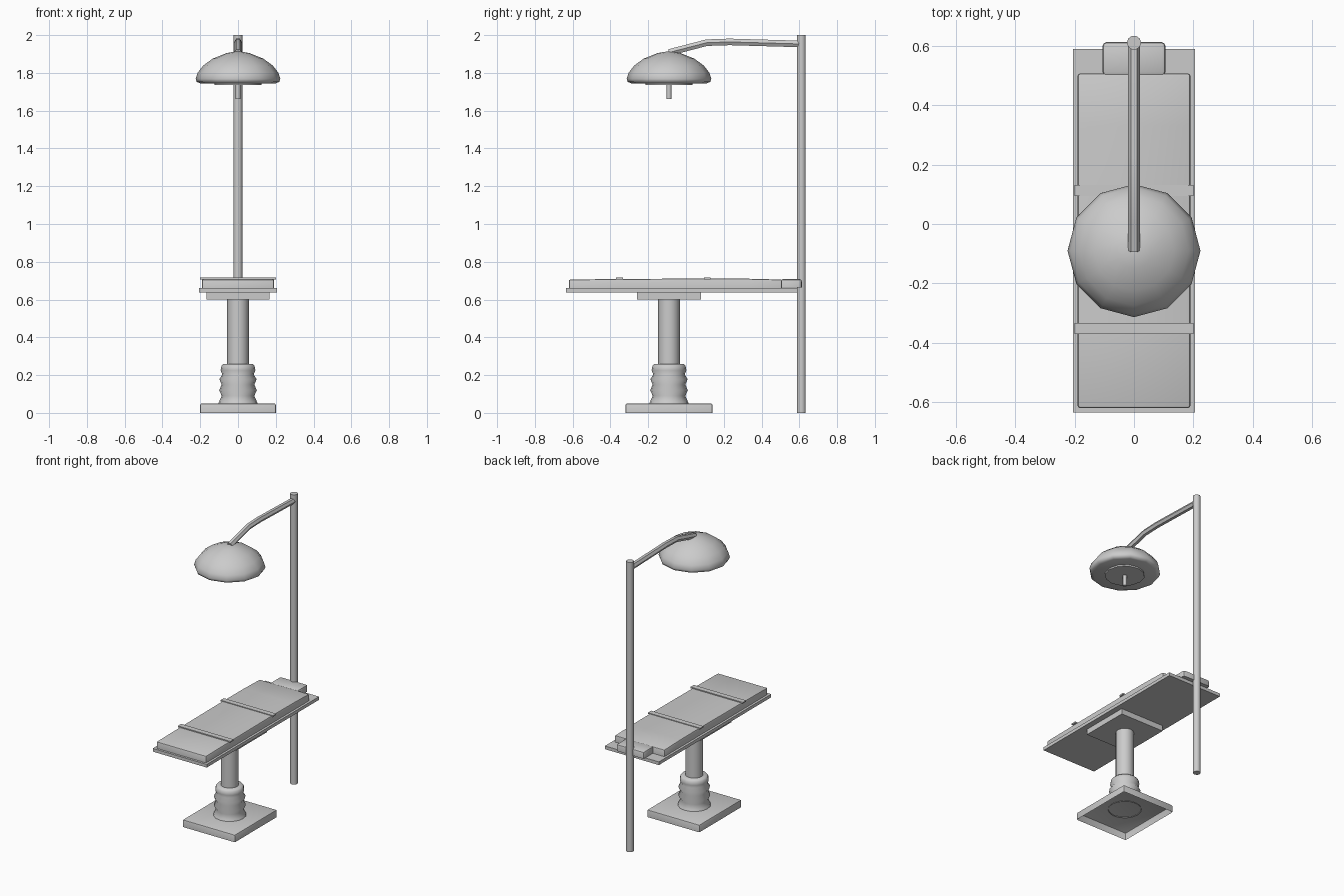
import bpy, bmesh, math
from mathutils import Vector

if "Cube" in bpy.data.objects:
    bpy.data.objects.remove(bpy.data.objects["Cube"])

mat = bpy.data.materials.new("light grey")
mat.diffuse_color = (0.6, 0.6, 0.6, 1)
mat.use_nodes = True
mat.node_tree.nodes["Principled BSDF"].inputs["Base Color"].default_value = mat.diffuse_color


def finish(name, bm, angle=40):
    bmesh.ops.recalc_face_normals(bm, faces=bm.faces)
    me = bpy.data.meshes.new(name)
    bm.to_mesh(me)
    bm.free()
    me.materials.append(mat)
    me.shade_smooth()
    me.set_sharp_from_angle(angle=math.radians(angle))
    ob = bpy.data.objects.new(name, me)
    bpy.context.collection.objects.link(ob)
    return ob


def box(name, x, y, z, bevel=0, open_bottom=False, cuts=None):
    """Box from (min, max) ranges; cuts = list of (y, change in top height)."""
    bm = bmesh.new()
    bmesh.ops.create_cube(bm, size=1)
    for v in bm.verts:
        v.co = Vector([r[0] if c < 0 else r[1] for c, r in zip(v.co, (x, y, z))])
    if bevel:
        edges = [e for e in bm.edges if max(v.co.z for v in e.verts) > z[0] + 1e-5]
        bmesh.ops.bevel(bm, geom=edges, offset=bevel, segments=2, profile=0.5,
                        affect='EDGES')
    for cy, dz in cuts or []:
        r = bmesh.ops.bisect_plane(bm, geom=bm.verts[:] + bm.edges[:] + bm.faces[:],
                                   plane_co=(0, cy, 0), plane_no=(0, 1, 0))
        for v in r['geom_cut']:
            if isinstance(v, bmesh.types.BMVert) and v.co.z > (z[0] + z[1]) / 2:
                v.co.z += dz
    if open_bottom:
        low = [f for f in bm.faces if all(v.co.z < z[0] + 1e-5 for v in f.verts)]
        bmesh.ops.delete(bm, geom=low, context='FACES')
    return finish(name, bm)


def lathe(name, profile, cy, sides, angle=40):
    """Revolve (radius, z) points about a vertical axis at y = cy."""
    bm = bmesh.new()
    rings = []
    for r, z in profile:
        if r == 0:
            rings.append([bm.verts.new((0, cy, z))] * sides)
        else:
            rings.append([bm.verts.new((r * math.cos(2 * math.pi * i / sides),
                                        cy + r * math.sin(2 * math.pi * i / sides), z))
                          for i in range(sides)])
    for a, b in zip(rings, rings[1:]):
        for i in range(sides):
            j = (i + 1) % sides
            bm.faces.new(list(dict.fromkeys((a[i], a[j], b[j], b[i]))))
    return finish(name, bm, angle)


CY = -0.09  # axis of pedestal and lamp

# Pedestal
box("base", (-0.2, 0.2), (-0.32, 0.14), (0, 0.05), 0.008, open_bottom=True)
lathe("bellows", [(0.105, 0.045), (0.1, 0.06), (0.086, 0.09), (0.1, 0.12), (0.086, 0.15),
                  (0.099, 0.178), (0.083, 0.203), (0.092, 0.225), (0.088, 0.248),
                  (0.078, 0.258), (0.05, 0.26)], CY, 16, 60)
lathe("column", [(0.057, 0.25), (0.057, 0.605)], CY, 16)

# Table top
box("support_plate", (-0.167, 0.167), (-0.26, 0.08), (0.6, 0.64))
box("table_slab", (-0.206, 0.206), (-0.635, 0.59), (0.638, 0.66))
box("mattress", (-0.19, 0.19), (-0.62, 0.507), (0.66, 0.706), 0.008,
    cuts=[(-0.35, 0.003), (0.11, 0.004), (0.33, 0.002)])
pillow = box("head_rest", (-0.11, 0.11), (0.5, 0.613), (0.663, 0.708), 0.012)
for v in pillow.data.vertices:  # sides pinch in towards the ends
    v.co.x *= 1 - 0.05 * min(1, abs(v.co.y - 0.556) / 0.056)
for n, y in (("leg_strap", -0.352), ("chest_strap", 0.113)):
    box(n, (-0.2, 0.2), (y - 0.018, y + 0.018), (0.707, 0.716))

# Lamp stand
lathe("pole", [(0, 0), (0.024, 0), (0.024, 2), (0, 2)], 0.611, 10)
cu = bpy.data.curves.new("arm_path", 'CURVE')
cu.dimensions = '3D'
cu.bevel_depth = 0.02
cu.bevel_resolution = 1
cu.use_fill_caps = True
path = [(0.611, 1.953), (0.23, 1.964), (0.11, 1.96), (0.01, 1.934), (-0.09, 1.908)]
sp = cu.splines.new('POLY')
sp.points.add(len(path) - 1)
for p, (y, z) in zip(sp.points, path):
    p.co = (0, y, z, 1)
tmp = bpy.data.objects.new("arm_helper", cu)
bpy.context.collection.objects.link(tmp)
bpy.context.view_layer.update()
me = bpy.data.meshes.new_from_object(tmp.evaluated_get(bpy.context.evaluated_depsgraph_get()))
bm = bmesh.new()
bm.from_mesh(me)
bpy.data.objects.remove(tmp)
bpy.data.meshes.remove(me)
bmesh.ops.remove_doubles(bm, verts=bm.verts, dist=1e-5)
finish("arm", bm, 50)

# Lamp head
lathe("lamp_shade", [(0, 1.915), (0.06, 1.905), (0.135, 1.875), (0.185, 1.838),
                     (0.214, 1.8), (0.224, 1.768), (0.218, 1.752), (0.2, 1.745),
                     (0, 1.745)], CY, 12, 50)
lathe("lamp_glass", [(0.125, 1.746), (0.125, 1.735), (0, 1.735)], CY, 12)
lathe("lamp_handle", [(0.013, 1.74), (0.013, 1.662), (0, 1.662)], CY, 8, 50)
